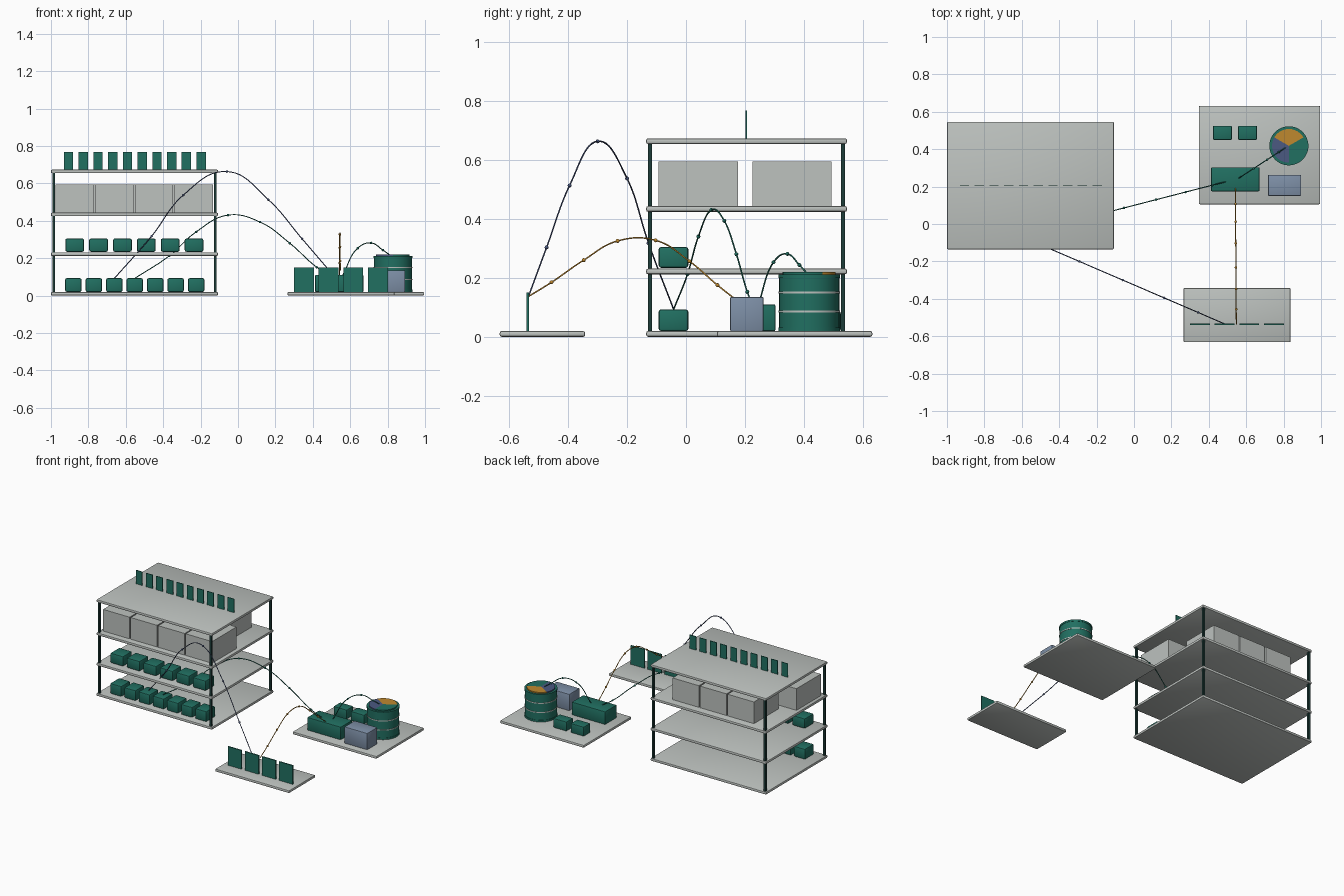
import bpy, bmesh, math
from mathutils import Matrix, Vector

if "Cube" in bpy.data.objects:
    bpy.data.objects.remove(bpy.data.objects["Cube"])


def material(name, rgb):
    m = bpy.data.materials.new(name)
    m.use_nodes = True
    m.diffuse_color = (*rgb, 1)
    m.node_tree.nodes["Principled BSDF"].inputs["Base Color"].default_value = (*rgb, 1)
    return m


GREY = material("light grey", (0.51, 0.54, 0.52))
TEAL = material("teal", (0.015, 0.16, 0.12))
DARK = material("dark green", (0.012, 0.045, 0.04))
SLATE = material("slate blue", (0.21, 0.28, 0.39))
NAVY = material("navy", (0.07, 0.10, 0.22))
ORANGE = material("orange", (0.52, 0.25, 0.028))


def add_object(name, bm, *mats):
    mesh = bpy.data.meshes.new(name)
    bm.to_mesh(mesh)
    bm.free()
    ob = bpy.data.objects.new(name, mesh)
    bpy.context.collection.objects.link(ob)
    for m in mats:
        mesh.materials.append(m)
    return ob


def smooth(ob):
    bpy.ops.object.select_all(action="DESELECT")
    ob.select_set(True)
    bpy.context.view_layer.objects.active = ob
    bpy.ops.object.shade_smooth_by_angle()


def box(name, xs, ys, zs, mat, bevel=0.0, segments=2):
    """Box between the given limits, optionally with rounded edges."""
    lo, hi = Vector((xs[0], ys[0], zs[0])), Vector((xs[1], ys[1], zs[1]))
    bm = bmesh.new()
    bmesh.ops.create_cube(bm, size=1, matrix=Matrix.LocRotScale((lo + hi) / 2, None, hi - lo))
    if bevel:
        bmesh.ops.bevel(bm, geom=bm.edges[:], offset=bevel, segments=segments,
                        profile=0.5, affect="EDGES")
    ob = add_object(name, bm, mat)
    if bevel:
        smooth(ob)
    return ob


def row(name, count, first, last, width, ys, zs, mat, bevel=0.0):
    """Evenly spaced boxes along x, from first centre to last centre."""
    for i in range(count):
        x = first + (last - first) * i / (count - 1)
        box(f"{name}_{i + 1}", (x - width / 2, x + width / 2), ys, zs, mat, bevel)


def cylinder(name, centre, radius, zs, segments, *mats):
    bm = bmesh.new()
    place = Matrix.Translation((*centre, (zs[0] + zs[1]) / 2))
    bmesh.ops.create_cone(bm, cap_ends=True, cap_tris=True, segments=segments, radius1=radius,
                          radius2=radius, depth=zs[1] - zs[0], matrix=place)
    ob = add_object(name, bm, *mats)
    smooth(ob)
    return ob


def arc(name, start, end, yz, mat):
    """Thin tube through (y, z) points, x running straight from start to end, with beads."""
    y0, y1 = yz[0][0], yz[-1][0]
    pts = [Vector((start + (end - start) * (y - y0) / (y1 - y0), y, z)) for y, z in yz]
    cu = bpy.data.curves.new(name, "CURVE")
    cu.dimensions = "3D"
    cu.bevel_depth = 0.0028
    cu.bevel_resolution = 1
    cu.use_fill_caps = True
    cu.materials.append(mat)
    sp = cu.splines.new("BEZIER")
    sp.bezier_points.add(len(pts) - 1)
    for bp, p in zip(sp.bezier_points, pts):
        bp.co = p
        bp.handle_left_type = bp.handle_right_type = "AUTO"
    ob = bpy.data.objects.new(name, cu)
    bpy.context.collection.objects.link(ob)
    bpy.ops.object.select_all(action="DESELECT")
    ob.select_set(True)
    bpy.context.view_layer.objects.active = ob
    bpy.ops.object.convert(target="MESH")
    bm = bmesh.new()
    for p in pts[1:-1]:
        bmesh.ops.create_icosphere(bm, subdivisions=2, radius=0.0068, matrix=Matrix.Translation(p))
    smooth(add_object(name + "_beads", bm, mat))


# Shelving building: four floors on corner posts
T = 0.019
FLOORS = (T, 0.231, 0.443, 0.673)
for i, top in enumerate(FLOORS):
    box(f"floor_{i + 1}", (-1, -0.107), (-0.135, 0.546), (top - T, top), GREY, 0.006)
for x in (-0.985, -0.122):
    for y in (-0.122, 0.533):
        side = ("right" if x < -0.5 else "left") + ("_front" if y < 0 else "_back")
        box("post_" + side, (x - 0.007, x + 0.007), (y - 0.007, y + 0.007), (0.01, 0.665), DARK)

# Contents of the floors
row("lower_bin", 7, -0.88, -0.224, 0.088, (-0.093, 0.008), (T, 0.093), TEAL, 0.009)
row("upper_bin", 6, -0.873, -0.235, 0.1, (-0.093, 0.008), (0.234, 0.305), TEAL, 0.009)
row("front_crate", 4, -0.874, -0.237, 0.204, (-0.093, 0.176), (0.443, 0.594), GREY)
row("back_crate", 3, -0.768, -0.343, 0.204, (0.225, 0.493), (0.443, 0.594), GREY)
row("roof_card", 10, -0.906, -0.197, 0.05, (0.202, 0.207), (0.673, 0.768), TEAL)

# Small platform with upright panels
box("panel_platform", (0.265, 0.837), (-0.632, -0.342), (0, T), GREY, 0.006)
row("panel", 4, 0.353, 0.748, 0.106, (-0.541, -0.533), (T, 0.15), TEAL)

# Platform with boxes and barrel
box("barrel_platform", (0.347, 0.995), (0.105, 0.632), (0, T), GREY, 0.006)
box("long_box", (0.412, 0.671), (0.175, 0.303), (T, 0.11), TEAL, 0.005)
box("slate_box", (0.717, 0.893), (0.15, 0.263), (T, 0.135), SLATE, 0.004)
row("small_box", 2, 0.473, 0.607, 0.102, (0.45, 0.525), (T, 0.085), TEAL, 0.006)

# Barrel with hoops and a three-coloured lid
C = (0.828, 0.418)
cylinder("barrel", C, 0.102, (T, 0.212), 48, TEAL)
for i, z in enumerate((0.086, 0.15)):
    cylinder(f"hoop_{i + 1}", C, 0.1045, (z - 0.003, z + 0.003), 48, GREY)
for i, z in enumerate((0.026, 0.206)):
    cylinder(f"rim_{i + 1}", C, 0.1045, (z - 0.006, z + 0.006), 48, TEAL)
lid = cylinder("lid", C, 0.09, (0.211, 0.22), 36, ORANGE, NAVY, TEAL)
for face in lid.data.polygons:
    c = face.center
    angle = math.degrees(math.atan2(c.y - C[1], c.x - C[0]))
    face.material_index = int(((angle - 30) % 360) // 120)

# Linking arcs
arc("navy_arc", 0.487, -0.66, [(-0.535, 0.135), (-0.473, 0.303), (-0.395, 0.513), (-0.3, 0.663),
    (-0.2, 0.537), (-0.127, 0.317), (-0.042, 0.093)], NAVY)
arc("teal_arc", 0.49, -0.55, [(0.226, 0.108), (0.208, 0.152), (0.171, 0.28), (0.13, 0.393),
    (0.086, 0.43), (0.042, 0.34), (0.005, 0.212), (-0.042, 0.093)], TEAL)
arc("orange_arc", 0.547, 0.542, [(-0.537, 0.135), (-0.456, 0.185), (-0.347, 0.26), (-0.232, 0.325),
    (-0.103, 0.327), (0.012, 0.256), (0.107, 0.175), (0.19, 0.11)], ORANGE)
arc("barrel_arc", 0.56, 0.81, [(0.245, 0.108), (0.297, 0.253), (0.344, 0.281), (0.385, 0.243),
    (0.408, 0.218)], TEAL)
